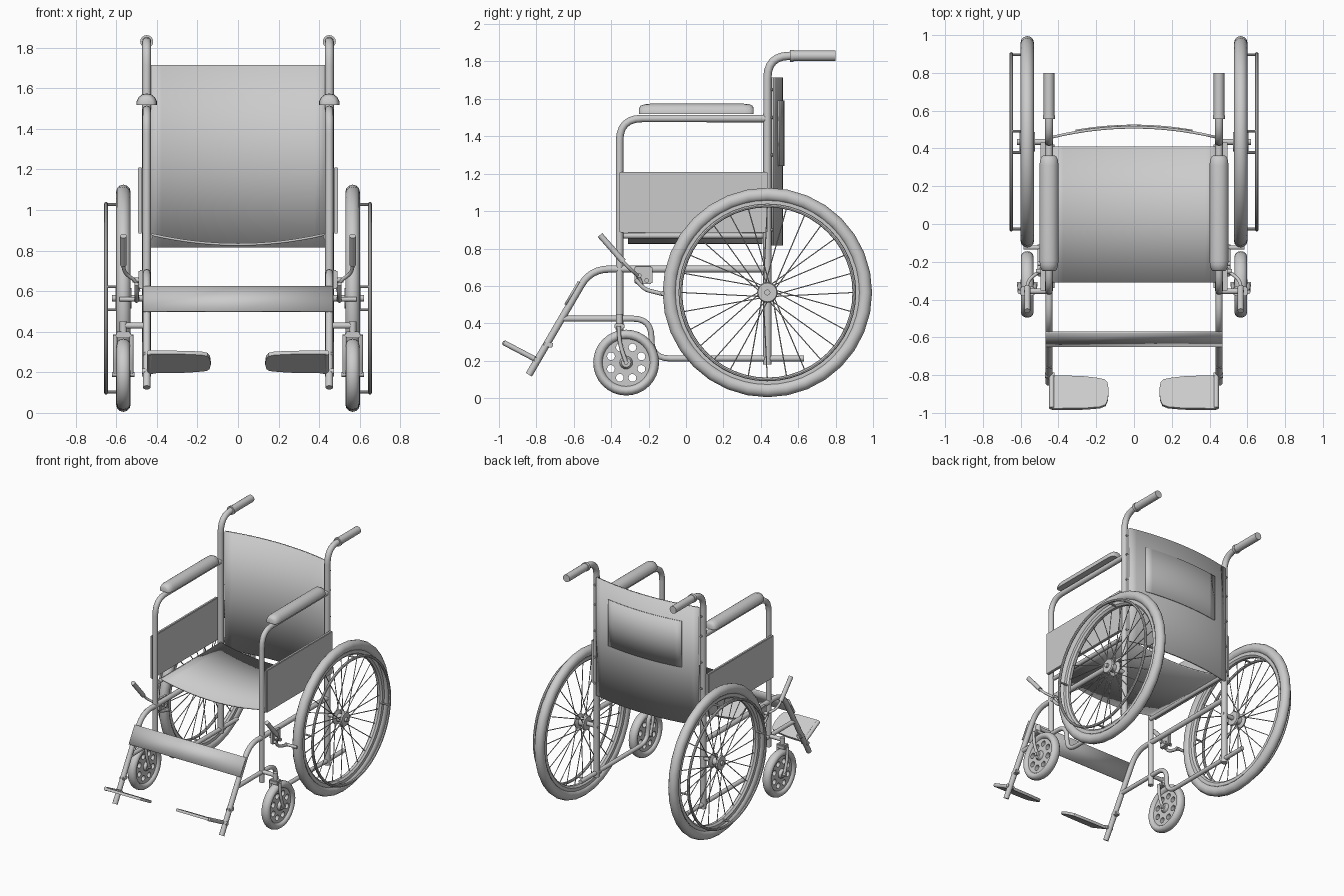
import bpy, bmesh, math
from mathutils import Vector

if "Cube" in bpy.data.objects:
    bpy.data.objects.remove(bpy.data.objects["Cube"])


def finish(name, bm, mirror=True, thick=0, angle=40):
    bmesh.ops.recalc_face_normals(bm, faces=bm.faces)
    me = bpy.data.meshes.new(name)
    bm.to_mesh(me)
    bm.free()
    return add(name, me, mirror, thick, angle)


def add(name, me, mirror=True, thick=0, angle=40):
    for p in me.polygons:
        p.use_smooth = True
    me.set_sharp_from_angle(angle=math.radians(angle))
    ob = bpy.data.objects.new(name, me)
    bpy.context.collection.objects.link(ob)
    if thick:
        s = ob.modifiers.new("thickness", 'SOLIDIFY')
        s.thickness, s.offset = thick, 0
    if mirror:
        m = ob.modifiers.new("mirror", 'MIRROR')
        m.use_mirror_merge = False
    return ob


def rounded(pts, r):
    pts = [Vector(p) for p in pts]
    out = [pts[0]]
    for a, b, c in zip(pts, pts[1:], pts[2:]):
        p = b + (a - b).normalized() * min(r, (a - b).length * .5)
        q = b + (c - b).normalized() * min(r, (c - b).length * .5)
        for i in range(7):
            t = i / 6
            out.append(p * (1 - t) ** 2 + b * 2 * t * (1 - t) + q * t * t)
    return out + [pts[-1]]


def tubes(name, paths, rad, bend=.08, res=4, mirror=True):
    cu = bpy.data.curves.new(name, 'CURVE')
    cu.dimensions, cu.bevel_depth, cu.bevel_resolution, cu.use_fill_caps = '3D', rad, res, True
    for path in paths:
        pts = rounded(path, bend) if len(path) > 2 else [Vector(p) for p in path]
        sp = cu.splines.new('POLY')
        sp.points.add(len(pts) - 1)
        for k, p in zip(sp.points, pts):
            k.co = (*p, 1)
    tmp = bpy.data.objects.new(name + "_path", cu)
    me = bpy.data.meshes.new_from_object(tmp)
    bpy.data.objects.remove(tmp)
    return add(name, me, mirror)


def lathe(name, prof, c, n):
    """Spin a closed (x offset, radius) profile round an axle along x."""
    bm = bmesh.new()
    rings = []
    for i in range(n):
        a = 2 * math.pi * i / n
        rings.append([bm.verts.new((c[0] + x, c[1] + r * math.cos(a), c[2] + r * math.sin(a))) for x, r in prof])
    m = len(prof)
    for i in range(n):
        A, B = rings[i], rings[(i + 1) % n]
        for j in range(m):
            bm.faces.new((A[j], A[(j + 1) % m], B[(j + 1) % m], B[j]))
    bmesh.ops.remove_doubles(bm, verts=bm.verts, dist=1e-5)
    return finish(name, bm)


def ring(R, rx, rr, k=12):
    return [(rx * math.cos(2 * math.pi * i / k), R + rr * math.sin(2 * math.pi * i / k)) for i in range(k)]


def box(name, x, y, z, bevel=.006):
    bm = bmesh.new()
    bmesh.ops.create_cube(bm, size=1)
    for v in bm.verts:
        v.co = [(b + a) / 2 + (b - a) * t for (a, b), t in zip((x, y, z), v.co)]
    bmesh.ops.bevel(bm, geom=bm.edges[:], offset=bevel, segments=2, affect='EDGES')
    return finish(name, bm)


def sheet(name, f, nu, nv, thick):
    """Cloth panel from f(u, v), u in -1..1 and v in 0..1."""
    bm = bmesh.new()
    g = [[bm.verts.new(f(2 * i / nu - 1, j / nv)) for j in range(nv + 1)] for i in range(nu + 1)]
    for i in range(nu):
        for j in range(nv):
            bm.faces.new((g[i][j], g[i + 1][j], g[i + 1][j + 1], g[i][j + 1]))
    return finish(name, bm, False, thick)


X = .45

# Tubular frame
tubes("back_post", [[(X, .435, .18), (X, .435, 1.83), (X, .80, 1.83)]], .022, .12)
tubes("arm_and_front_post", [[(X, .43, 1.495), (X, -.355, 1.495), (X, -.355, .35)]], .02, .12)
tubes("upper_rail", [[(X, .43, .69), (X, -.51, .69), (X, -.84, .125)]], .019, .1)
tubes("lower_rail", [[(X, -.66, .425), (X, -.185, .425), (X, -.185, .212), (X, .63, .212)]], .016, .1)
tubes("seat_rail", [[(.435, -.34, .868), (.435, .42, .868)]], .015)

# Push handle grips
tubes("push_grip", [[(X, .56, 1.83), (X, .80, 1.83)]], .028, res=6)
tubes("grip_collar", [[(X, .555, 1.83), (X, .575, 1.83)]], .032, res=6)

# Padded armrest with a domed section
bm = bmesh.new()
loops = []
for y, s in ((-.25, .6), (-.242, .82), (-.215, .97), (-.19, 1), (.31, 1), (.34, .95), (.355, .8), (.362, .6)):
    pr = [(-.05, 0), (-.05, .018), (-.04, .038), (-.022, .052), (0, .056), (.022, .052), (.04, .038), (.05, .018), (.05, 0)]
    loops.append([bm.verts.new((X + px * s, y, 1.518 + pz * s)) for px, pz in pr])
for A, B in zip(loops, loops[1:]):
    for j in range(9):
        bm.faces.new((A[j], A[(j + 1) % 9], B[(j + 1) % 9], B[j]))
bm.faces.new(loops[0])
bm.faces.new(loops[-1])
finish("armrest_pad", bm)

# Cloth: seat, backrest, rear pocket, calf strap, side guards
sheet("seat", lambda u, v: (.43 * u, -.31 + .72 * v, .83 + .05 * u * u), 16, 2, .012)
sheet("backrest", lambda u, v: (.432 * u, .46 + .052 * (1 - u * u), .815 + .9 * v), 16, 2, .014)
sheet("back_pocket", lambda u, v: (.31 * u, .47 + .052 * (1 - .52 * u * u), 1.24 + .35 * v), 12, 2, .008)
sheet("calf_strap", lambda u, v: (.468 * u, -.645 + .072 * v, .5 + .123 * v), 2, 1, .012)
box("side_guard", (.472, .494), (-.355, .435), (.885, 1.21), .004)
tubes("backrest_screw", [[(X, .45, z), (X, .466, z)] for z in (.9, 1.1, 1.3, 1.5, 1.65)], .008, res=2)

# Big rear wheel
W = (.565, .435, .565)
lathe("rear_tyre", ring(.523, .036, .037), W, 32)
lathe("rear_rim", [(-.022, .492), (-.022, .468), (-.01, .455), (.01, .455), (.022, .468), (.022, .492)], W, 48)
lathe("rear_hub", [(-.04, 0), (-.04, .05), (-.028, .055), (-.018, .03), (.018, .03), (.028, .055), (.04, .05), (.04, 0)], W, 20)
lathe("hand_rim", ring(.465, .01, .01, 8), (.65, W[1], W[2]), 48)
tubes("rear_axle", [[(.43, W[1], W[2]), (.62, W[1], W[2])]], .016)


def polar(x, r, deg):
    a = math.radians(deg)
    return (x, W[1] + r * math.cos(a), W[2] + r * math.sin(a))


tubes("hand_rim_strut", [[polar(.575, .465, d), polar(.65, .465, d)] for d in (83, 173, 263, 353)], .007, res=2)
tubes("spokes", [[polar(W[0] + (.03 if i % 2 else -.03), .045, i * 12.857 + (28 if i // 2 % 2 else -28)),
                  polar(W[0], .465, i * 12.857)] for i in range(28)], .0032, res=1)

# Front caster wheel, disc with eight holes
C = (.565, -.32, .19)
lathe("caster_tyre", ring(.15, .033, .026), C, 32)
lathe("caster_hub", [(-.035, 0), (-.035, .025), (-.02, .035), (.02, .035), (.035, .025), (.035, 0)], C, 16)
cu = bpy.data.curves.new("disc", 'CURVE')
cu.dimensions, cu.fill_mode, cu.extrude = '2D', 'BOTH', .014
circles = [(0, 0, .14, 32)] + [(.088 * math.cos(i * math.pi / 4 + .39), .088 * math.sin(i * math.pi / 4 + .39), .021, 12) for i in range(8)]
for cx, cy, r, n in circles:
    sp = cu.splines.new('POLY')
    sp.points.add(n - 1)
    sp.use_cyclic_u = True
    for i, k in enumerate(sp.points):
        a = 2 * math.pi * i / n
        k.co = (cx + r * math.cos(a), cy + r * math.sin(a), 0, 1)
tmp = bpy.data.objects.new("disc", cu)
me = bpy.data.meshes.new_from_object(tmp)
bpy.data.objects.remove(tmp)
for v in me.vertices:
    v.co = (C[0] + v.co.z, C[1] + v.co.x, C[2] + v.co.y)
add("caster_disc", me)

# Caster fork and its bracket to the frame
tubes("caster_fork", [[(x, -.36, .385), (x, -.355, .29), (x, C[1], C[2])] for x in (.525, .605)], .011, .05)
box("fork_crown", (.528, .602), (-.382, -.33), (.368, .4))
tubes("caster_stem", [[(.565, -.356, .39), (.565, -.356, .45)]], .018)
tubes("caster_bracket", [[(X, -.356, .43), (.565, -.356, .43)]], .015)
tubes("caster_axle", [[(.51, *C[1:]), (.62, *C[1:])]], .012)

# Brake lever, bracket and tyre stop
tubes("brake_lever", [[(.565, -.46, .87), (.565, -.30, .69), (.50, -.25, .65), (.49, -.235, .6)]], .009, .05)
tubes("brake_grip", [[(.565, -.46, .872), (.565, -.335, .73)]], .016)
box("brake_bracket", (.462, .49), (-.275, -.18), (.61, .705))
tubes("brake_arm", [[(.5, -.27, .635), (.5, -.22, .58), (.5, -.11, .553)]], .011, .03)
tubes("brake_stop", [[(.485, -.125, .56), (.585, -.125, .56)]], .011)
tubes("brake_pivot", [[(.45, -.25, .655), (.52, -.25, .655)], [(.45, -.21, .63), (.51, -.21, .63)]], .012)

# Tilted footplate with rounded inner end
bm = bmesh.new()
plan = [(.435, 0), (.435, 1), (.26, .99), (.18, .95), (.15, .88), (.138, .72), (.134, .45), (.14, .22), (.155, .12), (.2, .07), (.28, .02)]
f = bm.faces.new([bm.verts.new((x, -.81 - .175 * v, .195 + .095 * v)) for x, v in plan])
ext = bmesh.ops.extrude_face_region(bm, geom=[f])
for v in ext["geom"]:
    if isinstance(v, bmesh.types.BMVert):
        v.co += Vector((0, .009, .017))
finish("footplate", bm)
tubes("footplate_hinge", [[(.42, -.80, .205), (.472, -.80, .205)], [(.435, -.975, .297), (.435, -.80, .205)]], .014)
box("footplate_clip", (.432, .468), (-.765, -.71), (.27, .30))
